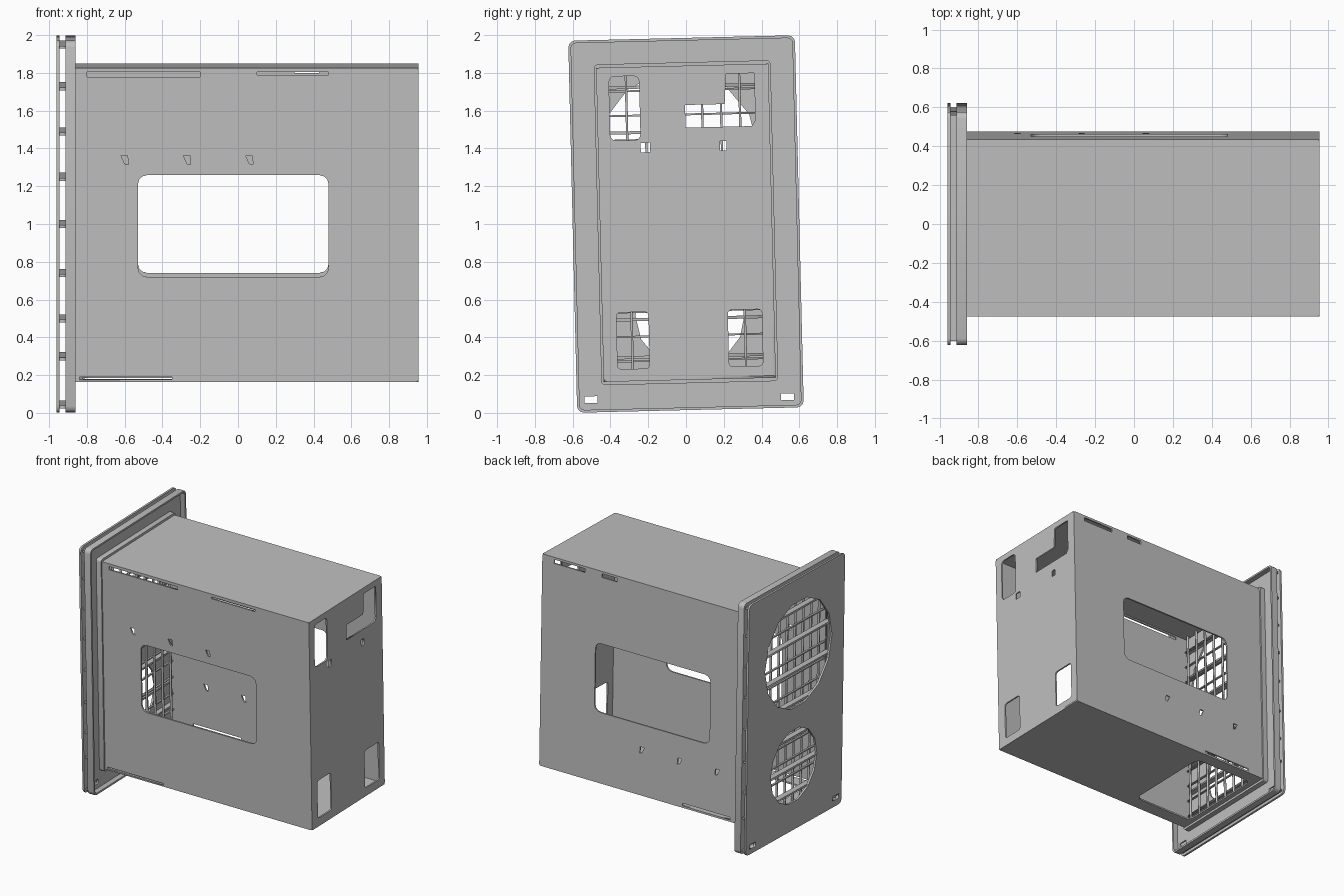
import bpy, math
from mathutils import Matrix, Vector

cube = bpy.data.objects.get("Cube")
if cube:
    bpy.data.objects.remove(cube, do_unlink=True)

metal = bpy.data.materials.new("grey_sheet_metal")
metal.use_nodes = True
GREY = (0.52, 0.52, 0.52, 1)
metal.diffuse_color = GREY
metal.node_tree.nodes["Principled BSDF"].inputs["Base Color"].default_value = GREY

# The whole unit leans slightly about its long axis
LEAN = (Matrix.Translation((0, 0, 1)) @ Matrix.Rotation(0.024, 4, "X")
        @ Matrix.Translation((0, 0, -1)))


def plane(u, v, n):
    return Matrix((u, v, n)).transposed().to_4x4()


FLAT = plane((1, 0, 0), (0, 1, 0), (0, 0, 1))
SIDE = plane((1, 0, 0), (0, 0, 1), (0, -1, 0))
END = plane((0, 1, 0), (0, 0, 1), (1, 0, 0))


def rect(a0, a1, b0, b1, r=0.0):
    """Rectangle outline with rounded corners."""
    if r == 0:
        return [(a0, b0), (a1, b0), (a1, b1), (a0, b1)]
    points = []
    corners = [(a1 - r, b1 - r), (a0 + r, b1 - r), (a0 + r, b0 + r), (a1 - r, b0 + r)]
    for i, (cx, cy) in enumerate(corners):
        for k in range(4):
            t = math.pi / 2 * (i + k / 3)
            points.append((cx + r * math.cos(t), cy + r * math.sin(t)))
    return points


def disc(cx, cy, r, sides=14):
    return [(cx + r * math.cos(math.tau * i / sides), cy + r * math.sin(math.tau * i / sides))
            for i in range(sides)]


def panel(name, frame, centre, outlines, thick=0.012):
    """Sheet cut from an outer outline with holes, as a solid mesh."""
    curve = bpy.data.curves.new(name, "CURVE")
    curve.dimensions = "2D"
    curve.fill_mode = "BOTH"
    curve.extrude = thick / 2
    for outline in outlines:
        spline = curve.splines.new("POLY")
        spline.points.add(len(outline) - 1)
        for point, (a, b) in zip(spline.points, outline):
            point.co = (a, b, 0, 1)
        spline.use_cyclic_u = True
    curve.materials.append(metal)
    obj = bpy.data.objects.new(name, curve)
    bpy.context.collection.objects.link(obj)
    obj.matrix_world = LEAN @ Matrix.Translation(centre) @ frame
    bpy.ops.object.select_all(action="DESELECT")
    obj.select_set(True)
    bpy.context.view_layer.objects.active = obj
    bpy.ops.object.convert(target="MESH")
    return obj


def box(name, x0, x1, y0, y1, z0, z1):
    return panel(name, FLAT, (0, 0, (z0 + z1) / 2), [rect(x0, x1, y0, y1)], z1 - z0)


# Main dimensions
X0, X1, W, Z0, Z1 = -0.905, 0.955, 0.45, 0.175, 1.838
FW, FZ0, FZ1 = 0.6, 0.015, 1.985

# Long walls with a window, three small punched holes and edge gaps
window = rect(-0.53, 0.48, 0.73, 1.27, 0.05)


def punched(z):
    return [[(x - 0.02, z + 0.025), (x + 0.015, z + 0.025), (x + 0.02, z - 0.025), (x, z - 0.02)]
            for x in (-0.6, -0.27, 0.06)]


front_gaps = [rect(-0.8, -0.2, 1.79, 1.815), rect(0.1, 0.48, 1.8, 1.815),
              rect(-0.84, -0.35, 0.185, 0.2)]
back_gaps = [rect(0.58, 0.85, 1.79, 1.82), rect(0.3, 0.43, 1.79, 1.82),
             rect(-0.72, -0.3, 0.19, 0.21)]
wall = rect(X0, X1, Z0, Z1, 0.012)
panel("front_wall", SIDE, (0, -W, 0), [wall, window] + punched(1.35) + front_gaps)
panel("back_wall", SIDE, (0, W, 0), [wall, window] + punched(0.53) + back_gaps)

# Top and bottom sheets
panel("top_sheet", FLAT, (0, 0, Z1 - 0.006), [rect(X0, X1, -W, W)])
panel("bottom_sheet", FLAT, (0, 0, Z0 + 0.006),
      [rect(X0, X1, -W, W), rect(-0.82, -0.3, -0.35, 0.36, 0.05)])

# Closed end with corner cutouts
upper_right_cutout = [(0.01, 1.51), (0.36, 1.51), (0.38, 1.54), (0.38, 1.79), (0.23, 1.79),
                      (0.22, 1.63), (0.01, 1.63)]
panel("end_wall", END, (X1 - 0.006, 0, 0), [
    rect(-W, W, Z0, Z1, 0.012),
    rect(-0.39, -0.23, 1.45, 1.79, 0.03), upper_right_cutout,
    rect(-0.38, -0.21, 0.24, 0.54, 0.02), rect(0.21, 0.39, 0.24, 0.54, 0.02),
    rect(-0.23, -0.18, 1.385, 1.435), rect(0.19, 0.225, 1.385, 1.435)])

# Face plate with two fan openings and corner slots
slots = [rect(-0.56, -0.49, 0.065, 0.1), rect(0.48, 0.55, 0.055, 0.09)]
flange = rect(-FW, FW, FZ0, FZ1, 0.035)
fans = [disc(-0.03, 1.39, 0.42), disc(0.01, 0.52, 0.29)]
panel("face_plate", END, (-0.952, 0, 0), [flange] + fans + slots, 0.016)

# Flange ring behind the plate, with an outer lip and a collar round the body
panel("flange_ring", END, (-0.908, 0, 0), [flange, rect(-W, W, Z0, Z1)] + slots)
panel("flange_lip", END, (-0.885, 0, 0),
      [flange, rect(-FW + 0.014, FW - 0.014, FZ0 + 0.014, FZ1 - 0.014, 0.025)], 0.05)
panel("body_collar", END, (-0.885, 0, 0),
      [rect(-W - 0.018, W + 0.018, Z0 - 0.018, Z1 + 0.018, 0.02), rect(-W, W, Z0, Z1)], 0.05)

# Caps and slats that tie the plate to the ring
for name, z in (("lower_cap", FZ0 + 0.03), ("upper_cap", FZ1 - 0.035)):
    box(name, -0.95, -0.905, -FW + 0.02, FW - 0.02, z - 0.007, z + 0.007)
for i, z in enumerate((0.3, 0.5, 0.74, 1.0, 1.25, 1.49, 1.73)):
    box(f"slat_{i}", -0.95, -0.905, -FW + 0.02, FW - 0.02, z - 0.008, z + 0.008)

# Wire guard inside the fan openings
for i in range(9):
    y = -0.4 + 0.1 * i
    box(f"guard_upright_{i}", -0.885, -0.87, y - 0.006, y + 0.006, Z0, Z1)
for i in range(12):
    z = 0.28 + 0.13 * i
    box(f"guard_crossbar_{i}", -0.9, -0.885, -W, W, z - 0.005, z + 0.005)
